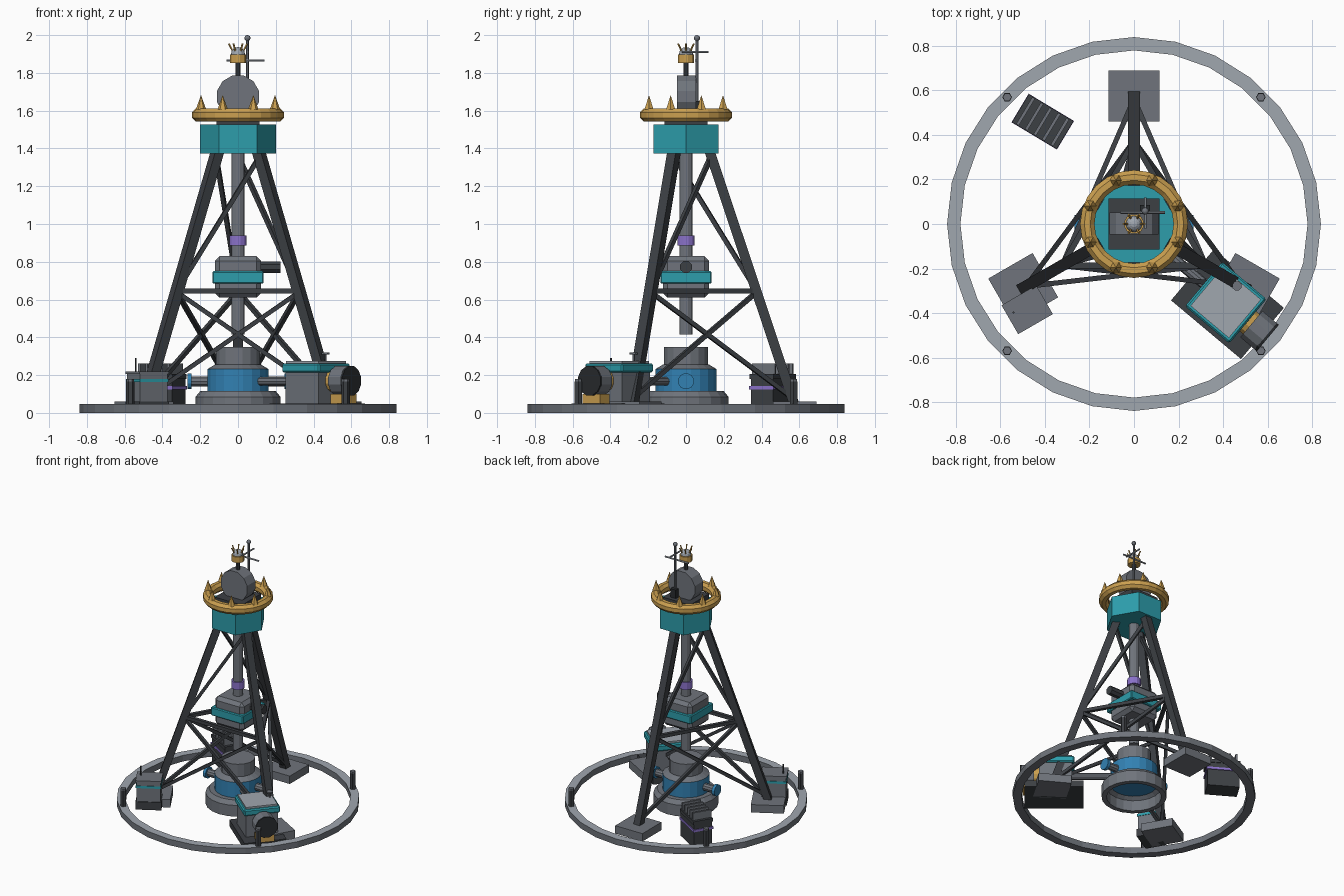
import bpy, bmesh, math
from math import sin, cos, pi, radians
from mathutils import Vector, Matrix

if "Cube" in bpy.data.objects:
    bpy.data.objects.remove(bpy.data.objects["Cube"])


def material(name, rgb):
    m = bpy.data.materials.new(name)
    m.use_nodes = True
    m.diffuse_color = (*rgb, 1)
    m.node_tree.nodes["Principled BSDF"].inputs["Base Color"].default_value = (*rgb, 1)
    return m


DARK = material("dark steel", (0.045, 0.05, 0.057))
BLACK = material("black rubber", (0.022, 0.025, 0.028))
GREY = material("mid grey steel", (0.16, 0.175, 0.2))
LIGHT = material("light grey steel", (0.35, 0.385, 0.43))
TEAL = material("teal paint", (0.026, 0.34, 0.41))
BLUE = material("blue paint", (0.032, 0.22, 0.45))
GOLD = material("gold", (0.6, 0.35, 0.08))
PURPLE = material("purple", (0.26, 0.17, 0.6))
I = Matrix.Identity(4)


def finish(name, bm, mat, frame=I, bevel=0):
    if bevel:
        bmesh.ops.bevel(bm, geom=bm.edges[:], offset=bevel, segments=1, affect='EDGES')
    bmesh.ops.transform(bm, matrix=frame, verts=bm.verts[:])
    bmesh.ops.recalc_face_normals(bm, faces=bm.faces[:])
    me = bpy.data.meshes.new(name)
    bm.to_mesh(me)
    bm.free()
    me.materials.append(mat)
    ob = bpy.data.objects.new(name, me)
    bpy.context.collection.objects.link(ob)
    return ob


def box(name, x, y, z0, z1, sx, sy, mat, frame=I, bevel=0):
    bm = bmesh.new()
    m = Matrix.Translation((x, y, (z0 + z1) / 2)) @ Matrix.Diagonal((sx, sy, z1 - z0, 1))
    bmesh.ops.create_cube(bm, size=1, matrix=m)
    return finish(name, bm, mat, frame, bevel)


def rod(name, a, b, r, mat, n=8, frame=I, r2=None):
    """Prism or cone from a to b."""
    a, b = Vector(a), Vector(b)
    d = b - a
    m = Matrix.Translation((a + b) / 2) @ d.to_track_quat('Z', 'Y').to_matrix().to_4x4()
    m = m @ Matrix.Rotation(pi / n, 4, 'Z')
    bm = bmesh.new()
    bmesh.ops.create_cone(bm, cap_ends=True, segments=n, radius1=r,
                          radius2=r if r2 is None else r2, depth=d.length, matrix=m)
    return finish(name, bm, mat, frame)


def lathe(name, profile, n, mat, turn=0.0):
    """Closed ring from (radius, height) pairs."""
    bm = bmesh.new()
    rings = [[bm.verts.new((r * sin(2 * pi * k / n + turn), r * cos(2 * pi * k / n + turn), z))
              for r, z in profile] for k in range(n)]
    for k in range(n):
        p, q = rings[k], rings[(k + 1) % n]
        for j in range(len(profile)):
            i = j - 1
            bm.faces.new((p[i], p[j], q[j], q[i]))
    return finish(name, bm, mat)


def polar(r, deg, z):
    return Vector((r * cos(radians(deg)), r * sin(radians(deg)), z))


def place(x, y, deg):
    return Matrix.Translation((x, y, 0)) @ Matrix.Rotation(radians(deg), 4, 'Z')


# Ground ring with a lighter top
ring = lathe("ground_ring", [(0.84, 0), (0.84, 0.046), (0.78, 0.046), (0.78, 0)], 28, GREY)
ring.data.materials.append(LIGHT)
for f in ring.data.polygons:
    f.material_index = int(f.normal.z > 0.5)
for sx in (-1, 1):
    for sy in (-1, 1):
        p = Vector((sx * 0.57, sy * 0.57, 0.04))
        rod("ring_post", p, p + Vector((0, 0, 0.125)), 0.022, DARK, 6)
        rod("post_cap", p + Vector((0, 0, 0.125)), p + Vector((0, 0, 0.14)), 0.02, GREY, 6)

# Tripod legs, feet and bracing
BACK, RIGHT, LEFT = 90, 210, 330


def leg_at(deg, z):
    t = (z - 0.04) / 1.36
    return polar(0.575 + (0.12 - 0.575) * t, deg, z)


for a in (BACK, RIGHT, LEFT):
    b = a + 120
    rod("leg", leg_at(a, 0.04), leg_at(a, 1.4), 0.037, DARK, 4)
    box("foot_pad", 0.575, 0, 0, 0.06, 0.23, 0.23, GREY, place(0, 0, a))
    rod("ring_brace", leg_at(a, 0.645), leg_at(b, 0.645), 0.018, DARK, 4)
    rod("lower_brace", leg_at(a, 0.64), leg_at(b, 0.08), 0.016, DARK, 4)
    rod("lower_brace", leg_at(b, 0.64), leg_at(a, 0.08), 0.016, DARK, 4)
    rod("upper_brace", leg_at(a, 0.65), leg_at(b, 1.36), 0.016, DARK, 4)

# Crown block, sheave and gold ring
bm = bmesh.new()
bmesh.ops.create_cone(bm, cap_ends=True, segments=6, radius1=0.2, radius2=0.2, depth=0.155,
                      matrix=Matrix.Translation((0, 0, 1.45)) @ Matrix.Rotation(pi / 2, 4, 'Z'))
hexagon = finish("crown_hexagon", bm, TEAL)
if max(v.co.x for v in hexagon.data.vertices) < 0.19:
    hexagon.data.transform(Matrix.Rotation(pi / 6, 4, 'Z'))
box("crown_block", 0, 0, 1.525, 1.585, 0.23, 0.23, DARK)
rod("sheave", (0, -0.048, 1.675), (0, 0.052, 1.675), 0.115, GREY, 12)
section = [(0.21 + 0.035 * cos(pi / 8 + k * pi / 4), 1.577 + 0.038 * sin(pi / 8 + k * pi / 4))
           for k in range(8)]
lathe("gold_ring", section, 24, GOLD)
for k in range(8):
    a = 22.5 + 45 * k
    rod("ring_spike", polar(0.212, a, 1.605), polar(0.212, a, 1.68), 0.028, GOLD, 6, r2=0.001)

# Finial: stem, cup, ball and rays
rod("finial_stem", (0, 0, 1.77), (0, 0, 1.86), 0.015, DARK)
rod("finial_cup", (0, 0, 1.853), (0, 0, 1.897), 0.045, GOLD, 12)


def ball(name, pos, r, mat):
    bm = bmesh.new()
    bmesh.ops.create_uvsphere(bm, u_segments=12, v_segments=8, radius=r,
                              matrix=Matrix.Translation(pos))
    finish(name, bm, mat)


ball("finial_ball", (0, 0, 1.9), 0.037, LIGHT)
for k in range(6):
    rod("finial_ray", polar(0.025, 60 * k, 1.91), polar(0.048, 60 * k, 1.955), 0.005, GOLD, 5)

# Mast with crossed arms
box("mast_box", 0.05, 0.065, 1.585, 1.65, 0.045, 0.04, BLACK)
rod("mast", (0.05, 0.058, 1.6), (0.05, 0.058, 1.98), 0.008, GREY, 6)
ball("mast_ball", (0.05, 0.058, 1.984), 0.016, GREY)
rod("mast_arm", (-0.06, 0.052, 1.865), (0.14, 0.052, 1.865), 0.006, LIGHT, 6)
rod("mast_arm", (0.05, -0.02, 1.91), (0.05, 0.12, 1.91), 0.006, LIGHT, 6)

# Drill column and travelling machine
rod("drill_column", (0, 0, 0.415), (0, 0, 1.54), 0.036, GREY, 12)
rod("column_collar", (0, 0, 0.885), (0, 0, 0.94), 0.047, PURPLE, 12)
box("machine_body", 0, 0, 0.61, 0.83, 0.245, 0.245, GREY, bevel=0.025)
box("machine_band", 0, 0, 0.685, 0.75, 0.272, 0.272, TEAL, bevel=0.006)
rod("machine_motor", (0.11, 0, 0.772), (0.225, 0, 0.772), 0.033, DARK, 8)

# Wellhead with side outlets
lathe("well_base", [(0.225, 0), (0.225, 0.085), (0.2, 0.115), (0.14, 0.115), (0.19, 0.08), (0.19, 0)],
      20, GREY)
rod("well_drum", (0, 0, 0.1), (0, 0, 0.232), 0.163, BLUE, 20)
rod("well_shoulder", (0, 0, 0.232), (0, 0, 0.255), 0.163, GREY, 20, r2=0.125)
rod("well_neck", (0, 0, 0.25), (0, 0, 0.35), 0.118, GREY, 16)
for s in (-1, 1):
    rod("outlet_pipe", (s * 0.14, 0, 0.167), (s * 0.25, 0, 0.167), 0.028, GREY, 10)
    rod("outlet_cap", (s * 0.245, 0, 0.167), (s * 0.268, 0, 0.167), 0.043, BLUE, 12)
rod("feed_pipe", (0.1, -0.09, 0.167), (0.34, -0.29, 0.167), 0.024, GREY, 10)

# Pump on its skid
F = place(0.42, -0.36, -40)
box("pump_skid", 0, 0, 0, 0.05, 0.41, 0.3, DARK, F)
box("pump_body", -0.01, 0, 0.05, 0.22, 0.23, 0.23, GREY, F)
box("pump_lid", -0.01, 0, 0.215, 0.262, 0.26, 0.26, TEAL, F, 0.008)
box("pump_top", -0.01, 0, 0.26, 0.275, 0.225, 0.225, LIGHT, F)
rod("pump_collar", (0.1, 0, 0.17), (0.15, 0, 0.17), 0.06, GOLD, 12, F)
rod("pump_motor", (0.14, 0, 0.17), (0.225, 0, 0.17), 0.08, GREY, 12, F)
rod("motor_end", (0.222, 0, 0.17), (0.237, 0, 0.17), 0.08, BLACK, 12, F)
box("motor_cradle", 0.18, 0, 0.05, 0.1, 0.08, 0.12, GOLD, F)
rod("valve_stem", (-0.02, 0.09, 0.27), (-0.02, 0.09, 0.32), 0.006, GREY, 6, F)
rod("valve_wheel", (-0.02, 0.09, 0.31), (-0.02, 0.09, 0.32), 0.022, GREY, 8, F)

# Control cabinet
F = place(-0.48, -0.385, 30)
box("cabinet_base", 0, 0, 0.0, 0.06, 0.18, 0.15, DARK, F)
box("cabinet_body", 0, 0, 0.06, 0.205, 0.168, 0.138, GREY, F)
box("cabinet_stripe", 0, 0, 0.163, 0.18, 0.176, 0.146, TEAL, F)
box("cabinet_lid", 0, 0, 0.205, 0.22, 0.18, 0.15, GREY, F)
rod("cabinet_aerial", (-0.06, 0.02, 0.21), (-0.06, 0.02, 0.29), 0.005, DARK, 6, F)

# Finned cooling unit
F = place(-0.41, 0.46, -31)
box("cooler_body", 0, 0, 0, 0.18, 0.225, 0.137, DARK, F)
box("cooler_band", 0, 0, 0.125, 0.142, 0.238, 0.15, PURPLE, F)
box("cooler_deck", 0, 0, 0.18, 0.205, 0.235, 0.147, DARK, F)
for k in range(5):
    box("cooler_fin", -0.09 + 0.045 * k, 0, 0.2, 0.262, 0.014, 0.14, GREY, F)
